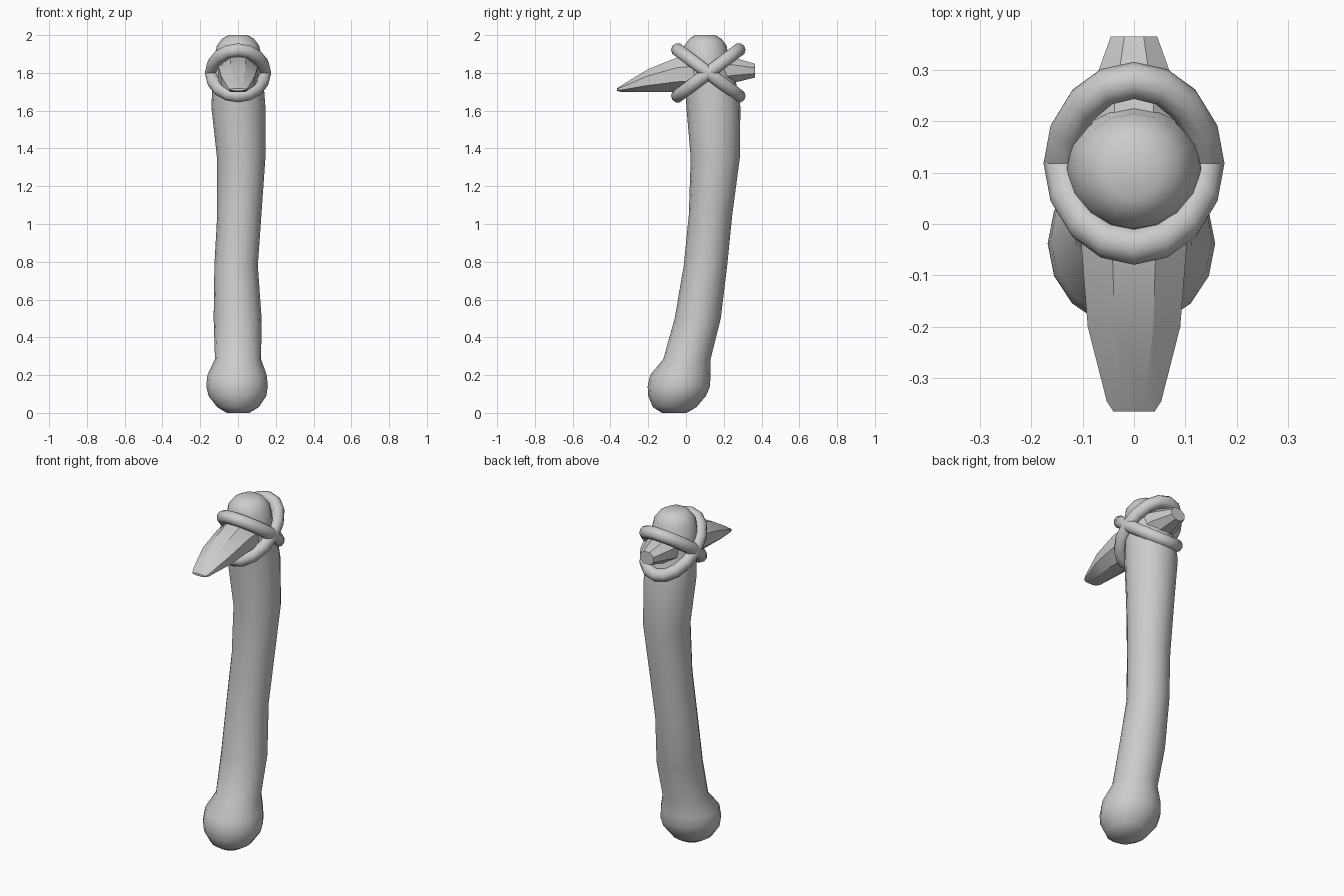
import bpy, bmesh
from math import sin, cos, pi, radians
from mathutils import Matrix, Vector

if "Cube" in bpy.data.objects:
    bpy.data.objects.remove(bpy.data.objects["Cube"])


def make_object(name, bm, angle):
    bmesh.ops.recalc_face_normals(bm, faces=bm.faces)
    mesh = bpy.data.meshes.new(name)
    bm.to_mesh(mesh)
    bm.free()
    ob = bpy.data.objects.new(name, mesh)
    bpy.context.collection.objects.link(ob)
    bpy.ops.object.select_all(action='DESELECT')
    bpy.context.view_layer.objects.active = ob
    ob.select_set(True)
    bpy.ops.object.shade_smooth_by_angle(angle=radians(angle))
    return ob


def loft(name, rings, angle):
    """Skin a list of point rings and cap both ends."""
    bm = bmesh.new()
    loops = [[bm.verts.new(p) for p in ring] for ring in rings]
    n = len(loops[0])
    for a, b in zip(loops, loops[1:]):
        for i in range(n):
            j = (i + 1) % n
            bm.faces.new((a[i], a[j], b[j], b[i]))
    bm.faces.new(loops[0])
    bm.faces.new(loops[-1])
    return make_object(name, bm, angle)


# Handle: bent shaft with a knob below and a dome on top
# centre x, centre y, z, half width x, half width y
SHAFT = [
    (0, -.062, 0, .06, .065), (0, -.06, .03, .11, .115),
    (-.003, -.047, .09, .153, .153), (-.005, -.038, .14, .163, .165),
    (-.005, -.03, .20, .157, .16), (0, .005, .285, .122, .125),
    (-.002, .062, .50, .127, .122), (-.01, .103, .78, .115, .115),
    (.007, .13, 1.05, .117, .115), (.017, .155, 1.35, .128, .13),
    (.002, .145, 1.62, .143, .143), (0, .13, 1.75, .135, .135),
    (0, .106, 1.86, .13, .123), (0, .103, 1.945, .112, .112),
    (0, .103, 1.98, .085, .085), (0, .101, 2.0, .05, .055),
]
N = 16
loft("handle", [[(cx + rx * cos(2 * pi * i / N), cy + ry * sin(2 * pi * i / N), z)
                 for i in range(N)] for cx, cy, z, rx, ry in SHAFT], 60)

# Stone blade: faceted wedge through the handle
# y, bottom z, top z, half width
BLADE = [
    (-.365, 1.705, 1.718, .04), (-.345, 1.70, 1.732, .053),
    (-.20, 1.698, 1.82, .09), (-.05, 1.70, 1.88, .102),
    (.12, 1.705, 1.90, .105), (.24, 1.745, 1.885, .09),
    (.365, 1.775, 1.848, .045),
]
K = 1 / cos(pi / 8)
loft("blade", [[(w * K * cos(2 * pi * (i + .5) / 8), y,
                 (lo + hi) / 2 + (hi - lo) / 2 * K * sin(2 * pi * (i + .5) / 8))
                for i in range(8)] for y, lo, hi, w in BLADE], 20)


# Bindings: two crossed oval cords
def binding(name, tilt):
    rot = Matrix.Rotation(radians(tilt), 3, 'X')
    centre = Vector((0, .118, 1.80))
    tube, sides, segs = .036, 10, 16
    bm = bmesh.new()
    grid = []
    for i in range(segs):
        u = 2 * pi * i / segs
        ring = []
        for k in range(sides):
            v = 2 * pi * k / sides
            p = Vector(((.14 + tube * cos(v)) * cos(u),
                        (.202 + tube * cos(v)) * sin(u), tube * sin(v)))
            ring.append(bm.verts.new(rot @ p + centre))
        grid.append(ring)
    for i in range(segs):
        a, b = grid[i], grid[(i + 1) % segs]
        for k in range(sides):
            m = (k + 1) % sides
            bm.faces.new((a[k], a[m], b[m], b[k]))
    make_object(name, bm, 60)


binding("binding_rising", 37)
binding("binding_falling", -37)
